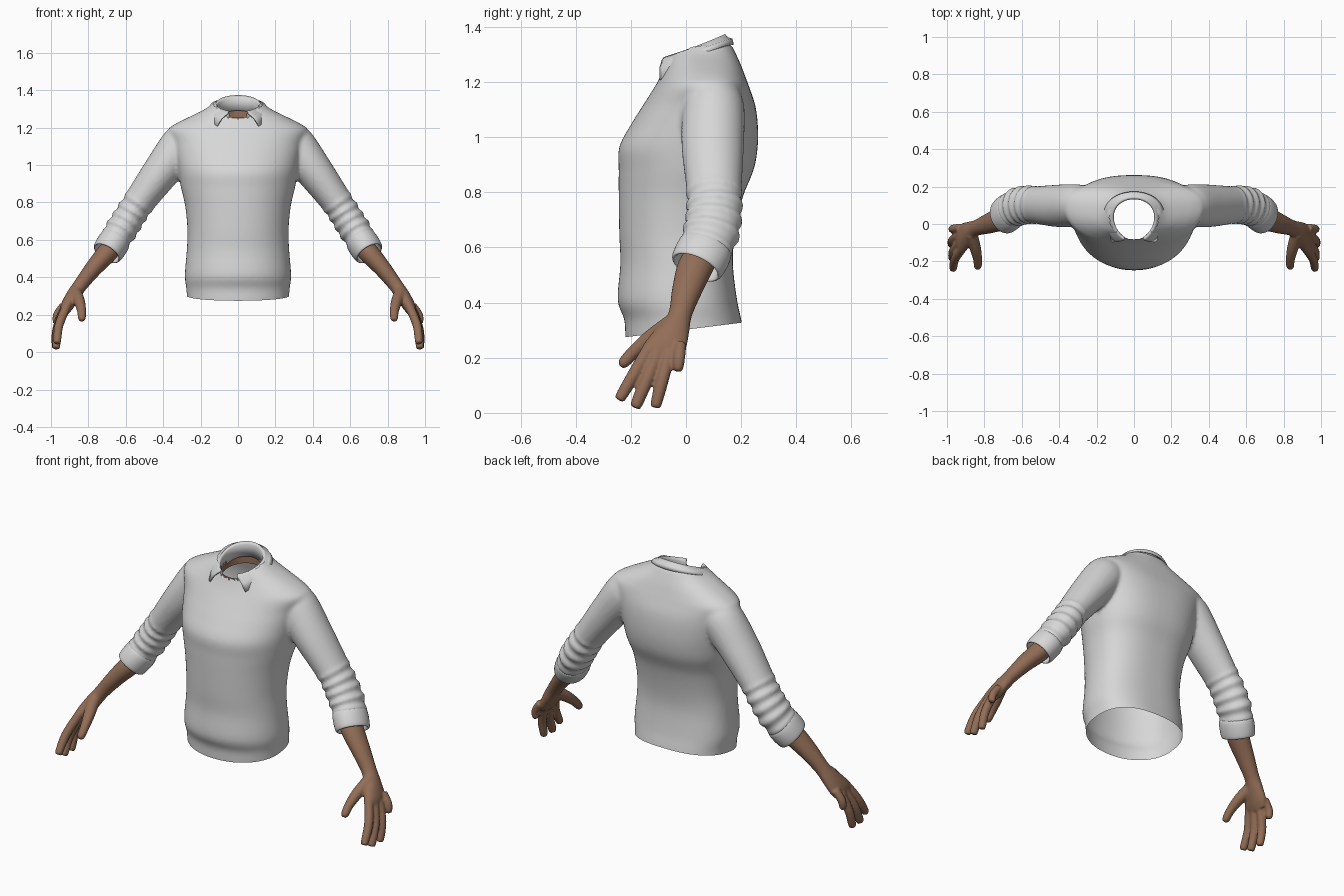
import bpy, bmesh, math
from mathutils import Vector

if "Cube" in bpy.data.objects:
    bpy.data.objects.remove(bpy.data.objects["Cube"])


def material(name, rgb):
    m = bpy.data.materials.new(name)
    m.diffuse_color = (*rgb, 1)
    m.use_nodes = True
    m.node_tree.nodes["Principled BSDF"].inputs["Base Color"].default_value = m.diffuse_color
    return m


KNIT = material("light grey cloth", (0.68, 0.68, 0.68))
SKIN = material("brown skin", (0.29, 0.155, 0.095))
Y = Vector((0, 1, 0))


def resample(rows, n):
    """Catmull-Rom interpolation of rows of numbers, n steps per span."""
    p = [rows[0]] + list(rows) + [rows[-1]]
    out = []
    for i in range(1, len(p) - 2):
        for k in range(n):
            t = k / n
            out.append([0.5 * (2 * b + (c - a) * t + (2 * a - 5 * b + 4 * c - d) * t ** 2
                               + (3 * b - a - 3 * c + d) * t ** 3)
                        for a, b, c, d in zip(*p[i - 1:i + 3])])
    return out + [list(rows[-1])]


def loft(bm, rings, caps=True, closed=True):
    vs = [[bm.verts.new(p) for p in r] for r in rings]
    n = len(vs[0])
    for r, s in zip(vs, vs[1:]):
        for i in range(n if closed else n - 1):
            j = (i + 1) % n
            bm.faces.new((r[i], r[j], s[j], s[i]))
    if caps:
        bm.faces.new(vs[0])
        bm.faces.new(vs[-1])


def oval(c, a, b, ra, rb, n=32):
    return [c + a * ra * math.cos(2 * math.pi * i / n) + b * rb * math.sin(2 * math.pi * i / n)
            for i in range(n)]


def tube(bm, rows, side=1, skew=False):
    """Tube through rows of (x, y, z, radius along y, radius across)."""
    pts = [Vector(r[:3]) for r in rows]
    rings = []
    for i, r in enumerate(rows):
        t = (pts[min(i + 1, len(pts) - 1)] - pts[max(i - 1, 0)]).normalized()
        b = Y if skew else (Y - t * Y.dot(t)).normalized()
        a = t.cross(b).normalized()
        rings.append(mirror(oval(pts[i], a, b, r[4], r[3]), side))
    loft(bm, rings)


def mirror(ring, side):
    return [Vector((p.x * side, p.y, p.z)) for p in ring]


def finish(name, bm, mat):
    bmesh.ops.recalc_face_normals(bm, faces=bm.faces)
    me = bpy.data.meshes.new(name)
    bm.to_mesh(me)
    bm.free()
    ob = bpy.data.objects.new(name, me)
    bpy.context.collection.objects.link(ob)
    me.materials.append(mat)
    me.polygons.foreach_set("use_smooth", [True] * len(me.polygons))
    return ob


def fuse(ob, voxel, smooth):
    """Merge overlapping volumes into one smooth skin."""
    m = ob.modifiers.new("fuse", 'REMESH')
    m.mode, m.voxel_size, m.use_smooth_shade = 'VOXEL', voxel, True
    s = ob.modifiers.new("soften", 'SMOOTH')
    s.factor, s.iterations = 0.5, smooth
    me = bpy.data.meshes.new_from_object(ob.evaluated_get(bpy.context.evaluated_depsgraph_get()))
    mat = ob.data.materials[0]
    ob.modifiers.clear()
    ob.data = me
    me.materials.clear()
    me.materials.append(mat)


# sweater torso: z, half width, front y, back y, y of the widest line
body = [(.20, .270, -.215, .21, -.01), (.28, .272, -.220, .21, -.01), (.34, .276, -.224, .20, -.01),
        (.41, .284, -.248, .185, -.01), (.54, .274, -.238, .17, -.01), (.65, .270, -.242, .178, -.01),
        (.78, .282, -.244, .205, 0), (.88, .305, -.244, .245, .02), (.965, .320, -.242, .260, .03),
        (1.05, .335, -.197, .260, .05), (1.12, .350, -.153, .250, .07), (1.185, .375, -.112, .228, .09),
        (1.22, .335, -.093, .215, .085), (1.26, .255, -.075, .200, .07), (1.30, .175, -.060, .182, .06),
        (1.335, .13, -.02, .165, .06)]


def body_ring(z, hw, yf, yb, yc, n=64):
    ring = []
    for i in range(n):
        c, s = math.cos(2 * math.pi * i / n), math.sin(2 * math.pi * i / n)
        e = 2 / 2.5 if s > 0 else 2 / 2.1
        d = (yb - yc) if s > 0 else (yf - yc)
        ring.append(Vector((math.copysign(abs(c) ** e, c) * hw, yc + d * abs(s) ** e, z)))
    return ring


bm = bmesh.new()
loft(bm, [body_ring(*r) for r in resample(body, 4)])

# sleeves: distance along arm, offset across arm, y, radius along y, radius across
arm = [(-.85, .835, .10, .09, .09), (-.77, .846, .10, .112, .112), (-.60, .862, .097, .113, .100),
       (-.40, .876, .102, .100, .084), (-.30, .877, .102, .100, .083), (-.20, .877, .087, .100, .083),
       (-.12, .878, .058, .085, .070)]
rows = []
for t, s, y, rb, ra in resample(arm, 10):
    fold = .007 * math.sin(t * 2 * math.pi / .058) if t > -.40 else 0   # rolled-up wrinkles
    rows.append((.535 * t + .845 * s, y, -.845 * t + .535 * s, rb + fold, ra + fold))
for side in (1, -1):
    tube(bm, rows, side)
sweater = finish("sweater", bm, KNIT)
fuse(sweater, .010, 5)

# open the hem and the neck
bm = bmesh.new()
bm.from_mesh(sweater.data)
bmesh.ops.bisect_plane(bm, geom=bm.verts[:] + bm.edges[:] + bm.faces[:], plane_co=(0, 0, .302),
                       plane_no=(0, -.125, 1), clear_inner=True)
hole = [f for f in bm.faces if f.calc_center_median().z > 1.1 and
        (f.calc_center_median().x / .13) ** 2 + ((f.calc_center_median().y - .036) / .117) ** 2 < 1]
bmesh.ops.delete(bm, geom=hole, context='FACES')
bm.to_mesh(sweater.data)
bm.free()
sweater.data.polygons.foreach_set("use_smooth", [True] * len(sweater.data.polygons))

# rolled cuffs
T = Vector((.50, -.40, -.77)).normalized()
B = (Y - T * Y.dot(T)).normalized()
A = T.cross(B)
end = Vector((.702, .036, .528))
lip = [(-.105, .086), (-.095, .098), (-.06, .102), (-.015, .099), (0, .092), (-.008, .083), (-.06, .078)]
for side, name in ((1, "cuff_left"), (-1, "cuff_right")):
    bm = bmesh.new()
    loft(bm, [mirror(oval(end + T * h, A, B, r * .84, r, 40), side) for h, r in resample(lip, 3)], caps=False)
    finish(name, bm, KNIT)

# forearms with hands
forearm = [(.655, .062, .585, .066, .052), (.70, .035, .53, .068, .055), (.775, .005, .445, .056, .046),
           (.845, -.022, .355, .044, .038), (.885, -.052, .295, .064, .038),
           (.918, -.078, .24, .080, .033), (.934, -.086, .205, .068, .022)]
fingers = [((.918, -.130, .240), (.968, -.243, .047), .024), ((.928, -.098, .225), (.973, -.185, .019), .025),
           ((.936, -.060, .220), (.976, -.112, .019), .024), ((.932, -.020, .250), (.974, -.030, .150), .022)]
thumb = [(.872, -.05, .325, .034, .034), (.848, -.13, .27, .030, .030), (.836, -.19, .22, .024, .024),
         (.835, -.225, .183, .021, .021), (.835, -.238, .170, .012, .012)]
for side, name in ((1, "forearm_hand_left"), (-1, "forearm_hand_right")):
    bm = bmesh.new()
    tube(bm, resample(forearm, 5), side, skew=True)
    tube(bm, resample(thumb, 4), side)
    for a, b, r in fingers:
        a, b = Vector(a), Vector(b)
        m = a.lerp(b, .5) + Vector((.014, 0, 0))
        e = b - (b - m).normalized() * .012
        tube(bm, resample([(*a, r, r), (*m, r * .98, r * .98), (*e, r * .85, r * .85),
                           (*b, r * .5, r * .5)], 4), side)
    fuse(finish(name, bm, SKIN), .0065, 3)

# folded collar: inner stand, fold line, outer leaf with two points
rings = [[] for _ in range(6)]
N = 56
for i in range(N + 1):
    u = i / N
    a = .45 + u * (2 * math.pi - .9)
    b = .76 + u * (2 * math.pi - 1.52)
    ca, cb = math.cos(a), math.cos(b)
    ry = .112 + .012 * ca
    top = Vector((.112 * math.sin(a), .036 - ry * ca, 1.322 - .044 * ca))
    out = Vector((.122 * math.sin(a), .036 - (ry + .012) * ca, 1.322 - .044 * ca))
    low = Vector((.162 * math.sin(b), .036 - (.160 + .026 * cb) * cb, 1.287 - .084 * cb - .036 * cb * cb))
    bulge = Vector((math.sin(b), -cb, .6)) * .006
    rings[0].append(top - Vector((0, 0, .075)))
    rings[1].append(top - Vector((0, 0, .008)))
    rings[2].append((top + out) / 2 + Vector((0, 0, .004)))
    rings[3].append(out - Vector((0, 0, .006)))
    rings[4].append((out + low) / 2 + bulge)
    rings[5].append(low)
bm = bmesh.new()
loft(bm, rings, caps=False, closed=False)
collar = finish("collar", bm, KNIT)
thick = collar.modifiers.new("cloth thickness", 'SOLIDIFY')
thick.thickness, thick.offset = .008, 0

# strip of skin inside the neckline
bm = bmesh.new()
loft(bm, [[Vector((.108 * math.sin(a), .036 - .112 * math.cos(a), z - .02 * math.cos(a)))
           for a in (2 * math.pi * i / 48 for i in range(48))] for z in (1.225, 1.25, 1.275)], caps=False)
finish("neck_skin", bm, SKIN)
